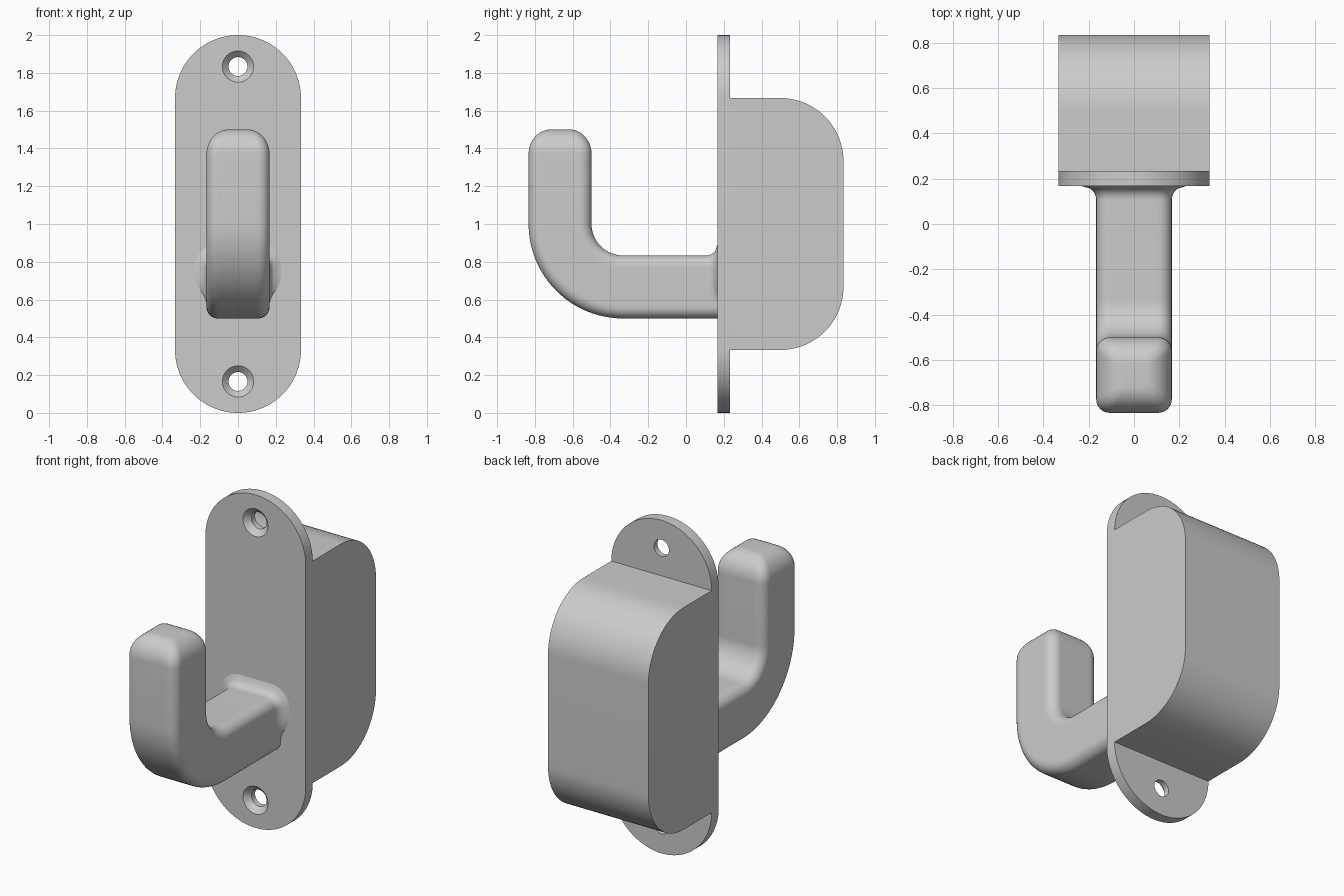
import bpy, bmesh, math
from mathutils import Vector

cube = bpy.data.objects.get("Cube")
if cube:
    bpy.data.objects.remove(cube, do_unlink=True)

grey = bpy.data.materials.new("light_grey")
grey.use_nodes = True
grey.diffuse_color = (0.6, 0.6, 0.6, 1)
grey.node_tree.nodes["Principled BSDF"].inputs["Base Color"].default_value = (0.6, 0.6, 0.6, 1)

W = 1 / 3            # half width of the plate, also the main radius
FRONT, BACK = W / 2, 0.233


def arc(cx, cy, r, a0, a1, n):
    """Points along an arc, angles in degrees."""
    angles = [math.radians(a0 + (a1 - a0) * i / n) for i in range(n + 1)]
    return [(cx + r * math.cos(a), cy + r * math.sin(a)) for a in angles]


def loft(name, rings):
    """Join closed rings of points into a capped solid."""
    bm = bmesh.new()
    loops = [[bm.verts.new(p) for p in ring] for ring in rings]
    for a, b in zip(loops, loops[1:]):
        for i in range(len(a)):
            j = (i + 1) % len(a)
            bm.faces.new((a[i], a[j], b[j], b[i]))
    bm.faces.new(loops[0])
    bm.faces.new(loops[-1])
    bmesh.ops.recalc_face_normals(bm, faces=bm.faces)
    mesh = bpy.data.meshes.new(name)
    bm.to_mesh(mesh)
    bm.free()
    mesh.materials.append(grey)
    obj = bpy.data.objects.new(name, mesh)
    bpy.context.collection.objects.link(obj)
    return obj


def smooth(obj, angle=30):
    bpy.ops.object.select_all(action="DESELECT")
    obj.select_set(True)
    bpy.context.view_layer.objects.active = obj
    bpy.ops.object.shade_smooth_by_angle(angle=math.radians(angle))


# Mounting plate: a slot outline with two countersunk screw holes
outline = arc(0, 2 - W, W, 0, 180, 48) + arc(0, W, W, 180, 360, 48)
plate = loft("mounting_plate", [[(x, y, z) for x, z in outline] for y in (FRONT, BACK)])
for name, z in (("lower_hole_cutter", W / 2), ("upper_hole_cutter", 2 - W / 2)):
    steps = ((FRONT - 0.033, 0.116), (FRONT + 0.033, 0.05), (BACK + 0.05, 0.05))
    cutter = loft(name, [[(px, y, pz) for px, pz in arc(0, z, r, 0, 360, 40)[:-1]]
                         for y, r in steps])
    cutter.hide_render = True
    cutter.hide_set(True)
    mod = plate.modifiers.new(name, "BOOLEAN")
    mod.object = cutter
    mod.solver = "EXACT"
bpy.context.view_layer.objects.active = plate
plate.select_set(True)
for mod in list(plate.modifiers):
    cutter = mod.object
    bpy.ops.object.modifier_apply(modifier=mod.name)
    bpy.data.objects.remove(cutter, do_unlink=True)
smooth(plate)

# Rear housing: block with large rounds on its back edges
profile = [(BACK, W)] + arc(0.5, 2 * W, W, -90, 0, 24)
profile += arc(0.5, 4 * W, W, 0, 90, 24) + [(BACK, 5 * W)]
housing = loft("rear_housing", [[(x, y, z) for y, z in profile] for x in (-W, W)])
smooth(housing)


# Hook: rounded square swept along an L-shaped path
def section(half, r):
    """Rounded square with outward normals: (point, normal) pairs."""
    c = half - r
    pts = []
    for k, (sx, sy) in enumerate(((1, 1), (-1, 1), (-1, -1), (1, -1))):
        # split the flats so that the root fillet can fade along them
        corner = [(Vector(p), Vector((p[0] - sx * c, p[1] - sy * c)).normalized())
                  for p in arc(sx * c, sy * c, r, 90 * k, 90 * k + 90, 8)]
        nxt = ((-1, 1), (-1, -1), (1, -1), (1, 1))[k]
        normal = corner[-1][1]
        end = Vector((nxt[0] * c, nxt[1] * c)) + normal * r
        start = corner[-1][0]
        pts += corner + [(start.lerp(end, i / 12), normal) for i in range(1, 12)]
    return pts


def ring(y, z, turn, half=W / 2, r=0.06, flare=0.0):
    """Section at a path point, tilted by turn; flare grows the upper root."""
    pts = []
    for p, n in section(half, r):
        t = min(max((p.y + 0.09) / 0.14, 0), 1)
        q = p + n * flare * t * t * (3 - 2 * t)
        pts.append((q.x, y + q.y * math.sin(turn), z + q.y * math.cos(turn)))
    return pts


F = 0.06
rings = []
for i in range(9):                                # fillet against the plate
    a = math.pi / 2 * i / 8
    rings.append(ring(FRONT - F * math.sin(a), 2 * W, 0, flare=F * (1 - math.sqrt(
        max(0, 1 - (1 - math.sin(a)) ** 2))) if i else F))
for i in range(25):                               # bend
    t = math.pi / 2 * i / 24
    rings.append(ring(-W - W * math.sin(t), 1 - W * math.cos(t), t))
for i in range(13):                               # domed tip
    a = math.pi / 2 * i / 12
    rings.append(ring(-2 * W, 1.37 + 0.13 * math.sin(a), math.pi / 2,
                      W / 2 - 0.115 * (1 - math.cos(a)), 0.015 + 0.045 * math.cos(a)))
hook = loft("hook", rings)
smooth(hook, 40)
